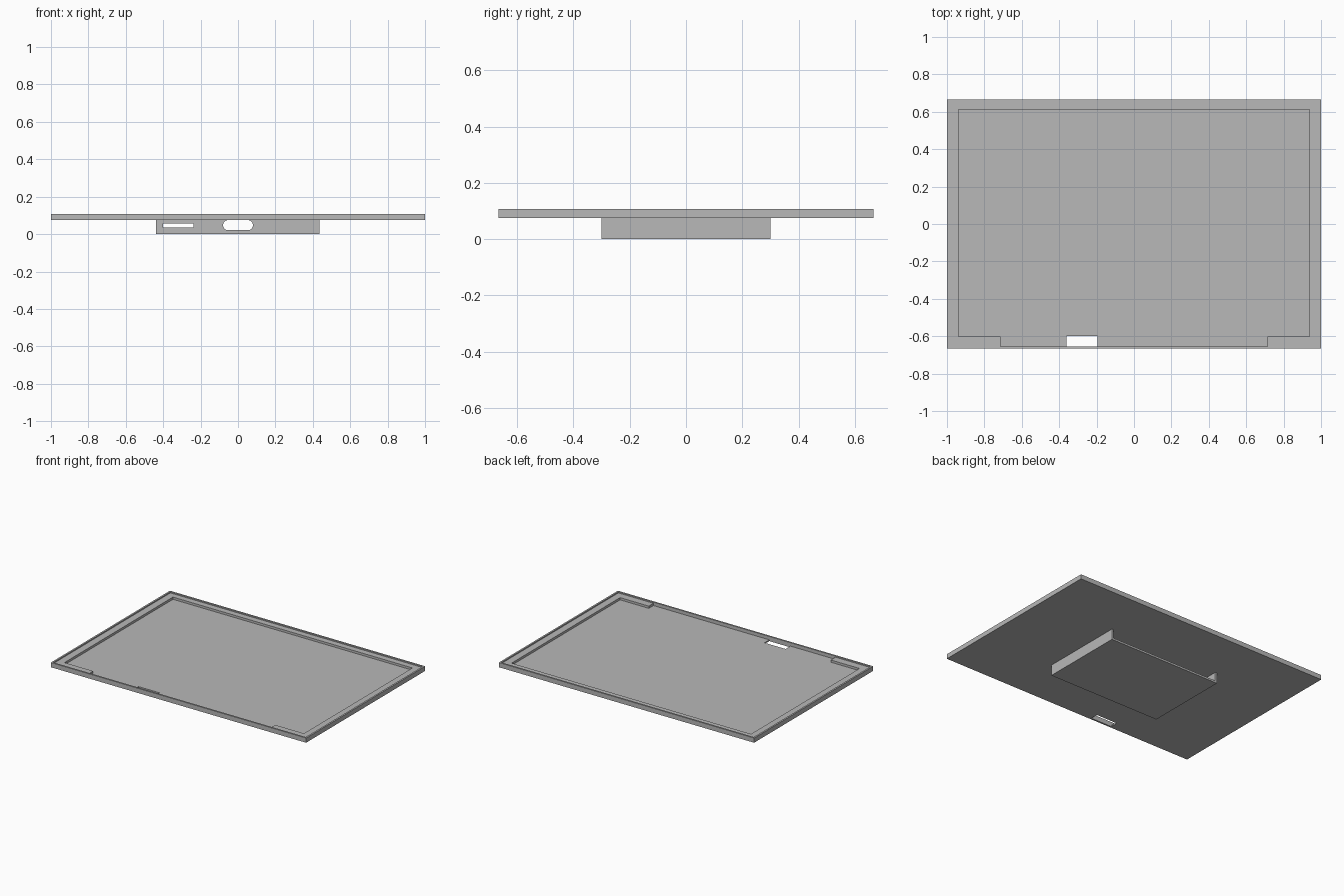
import bpy
import bmesh
import math

if "Cube" in bpy.data.objects:
    bpy.data.objects.remove(bpy.data.objects["Cube"], do_unlink=True)

grey = bpy.data.materials.new("plain_grey")
grey.use_nodes = True
grey.diffuse_color = (0.48, 0.48, 0.48, 1)
grey.node_tree.nodes["Principled BSDF"].inputs["Base Color"].default_value = grey.diffuse_color


def prism(name, outline, start, end, axis="z"):
    """Extrude an outline along z, or an x-z outline along y."""
    def place(u, v, w):
        return (u, v, w) if axis == "z" else (u, w, v)
    bm = bmesh.new()
    low = [bm.verts.new(place(u, v, start)) for u, v in outline]
    high = [bm.verts.new(place(u, v, end)) for u, v in outline]
    bm.faces.new(low)
    bm.faces.new(high)
    for i in range(len(low)):
        j = (i + 1) % len(low)
        bm.faces.new((low[i], low[j], high[j], high[i]))
    bmesh.ops.recalc_face_normals(bm, faces=bm.faces)
    mesh = bpy.data.meshes.new(name)
    bm.to_mesh(mesh)
    bm.free()
    mesh.materials.append(grey)
    obj = bpy.data.objects.new(name, mesh)
    bpy.context.scene.collection.objects.link(obj)
    return obj


def rect(u0, u1, v0, v1):
    return [(u0, v0), (u1, v0), (u1, v1), (u0, v1)]


def carve(obj, cutters):
    """Subtract the cutters, then remove them."""
    for cutter in cutters:
        cutter.hide_render = True
        mod = obj.modifiers.new("cut", "BOOLEAN")
        mod.operation = "DIFFERENCE"
        mod.solver = "EXACT"
        mod.object = cutter
    bpy.context.view_layer.update()
    graph = bpy.context.evaluated_depsgraph_get()
    mesh = bpy.data.meshes.new_from_object(obj.evaluated_get(graph))
    obj.modifiers.clear()
    obj.data = mesh
    for cutter in cutters:
        bpy.data.objects.remove(cutter, do_unlink=True)


HALF_Y = 0.666
LIP = 0.012
TRAY_BOTTOM, FLOOR, LEDGE, TOP = 0.075, 0.084, 0.1, 0.108
NOTCH_Y = -HALF_Y + LIP

# Tray with a thin raised lip, a ledge and a recess reaching the front lip
tray = prism("tray", rect(-1, 1, -HALF_Y, HALF_Y), TRAY_BOTTOM, TOP)
half = [(0.713, NOTCH_Y), (0.713, -0.602), (0.938, -0.602), (0.938, 0.612)]
recess = half + [(-x, y) for x, y in reversed(half)]
carve(tray, [
    prism("lip_cutter", rect(-1 + LIP, 1 - LIP, NOTCH_Y, HALF_Y - LIP), LEDGE, 0.2),
    prism("recess_cutter", recess, FLOOR, 0.15),
    prism("cable_hole_cutter", rect(-0.36, -0.195, NOTCH_Y, -0.6), 0.05, 0.13),
])

# Housing under the tray, open at the back
WALL = 0.014
X0, X1, Y = -0.438, 0.436, 0.301
housing = prism("housing", rect(X0, X1, -Y, Y), 0, TRAY_BOTTOM)

# Rounded port and narrow slot through the front wall
r, port_x, port_z = 0.027, 0.08, 0.048
port = []
for side in (1, -1):
    for i in range(17):
        a = math.pi * (i / 16 - 0.5)
        port.append((side * (port_x - r + r * math.cos(a)),
                     port_z + side * r * math.sin(a)))
carve(housing, [
    prism("cavity_cutter", rect(X0 + WALL, X1 - WALL, -Y + WALL, Y + 0.1), WALL, 0.1),
    prism("port_cutter", port, -0.4, -0.2, "y"),
    prism("slot_cutter", rect(-0.402, -0.238, 0.034, 0.056), -0.4, -0.2, "y"),
])
